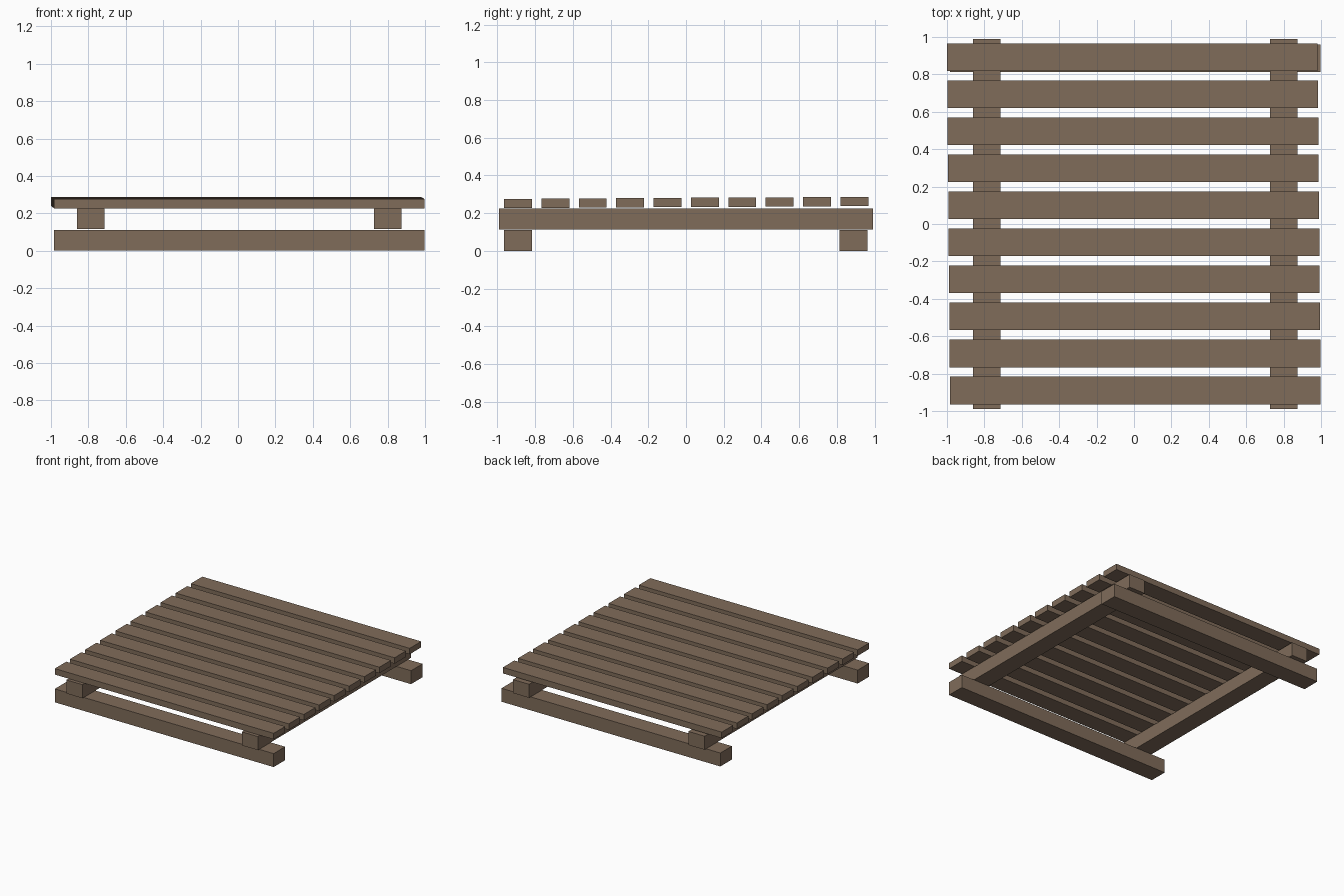
import bpy

if "Cube" in bpy.data.objects:
    bpy.data.objects.remove(bpy.data.objects["Cube"])

wood = bpy.data.materials.new("weathered brown wood")
wood.diffuse_color = (0.216, 0.150, 0.102, 1)
wood.use_nodes = True
wood.node_tree.nodes["Principled BSDF"].inputs["Base Color"].default_value = wood.diffuse_color


def beam(name, x, y, z):
    """Box beam from (min, max) ranges on each axis."""
    verts = [(a, b, c) for a in x for b in y for c in z]
    faces = [(0, 1, 3, 2), (4, 6, 7, 5), (0, 4, 5, 1),
             (2, 3, 7, 6), (0, 2, 6, 4), (1, 5, 7, 3)]
    mesh = bpy.data.meshes.new(name)
    mesh.from_pydata(verts, [], faces)
    mesh.materials.append(wood)
    obj = bpy.data.objects.new(name, mesh)
    bpy.context.collection.objects.link(obj)


# bottom skids running left to right
beam("front_skid", (-0.984, 0.998), (-0.964, -0.816), (0, 0.11))
beam("back_skid", (-0.984, 0.998), (0.813, 0.961), (0, 0.11))

# stringers running front to back
beam("left_stringer", (-0.861, -0.715), (-0.99, 0.99), (0.115, 0.226))
beam("right_stringer", (0.728, 0.873), (-0.99, 0.99), (0.115, 0.226))

# deck slats, drifting slightly left and up towards the back
for i in range(10):
    t = i / 9
    dx, dz = -0.016 * t, 0.011 * t
    y = -0.89 + 1.782 * t
    beam(f"deck_slat_{i + 1}", (-0.984 + dx, 0.998 + dx),
         (y - 0.074, y + 0.074), (0.227 + dz, 0.276 + dz))
